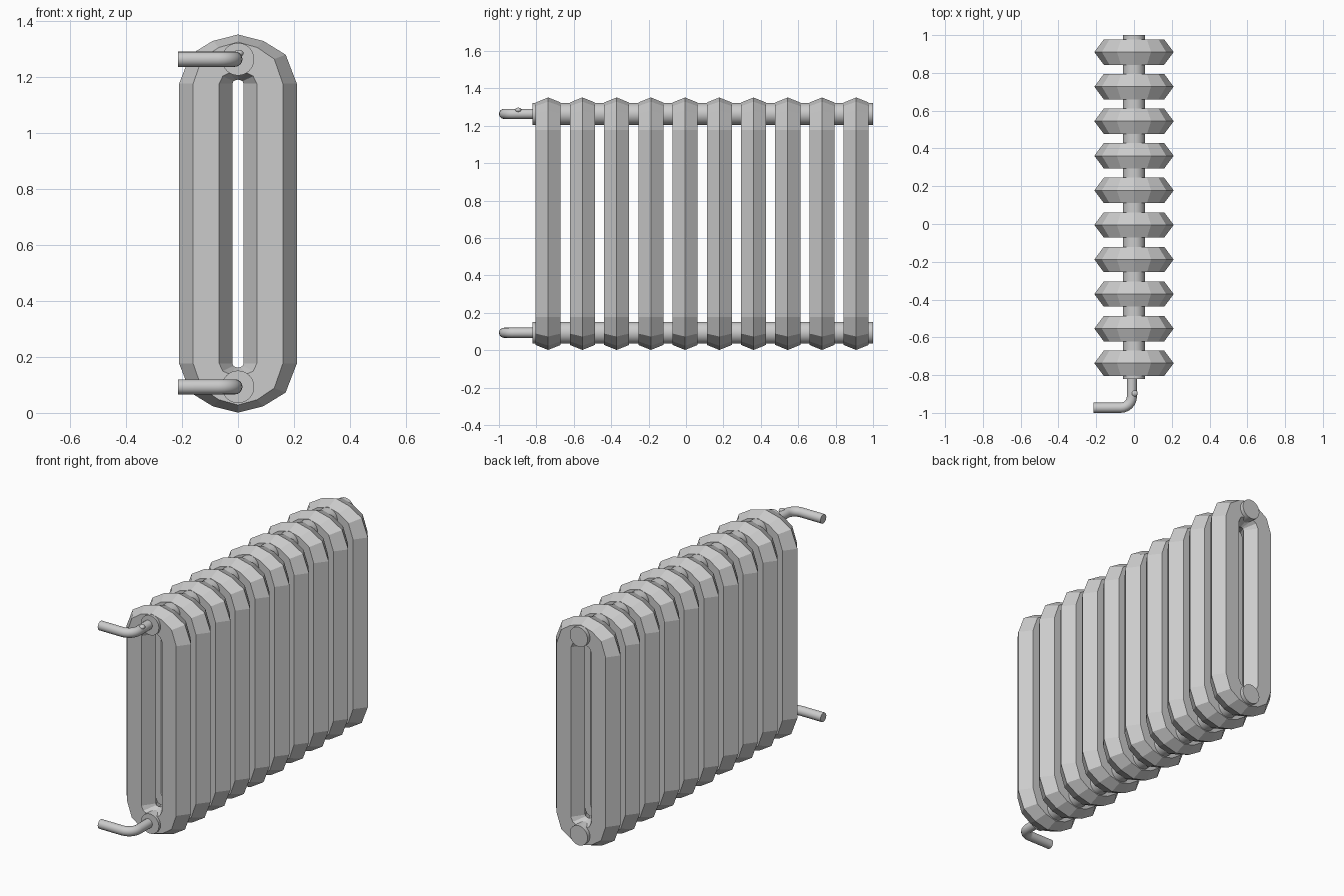
import bpy, bmesh, math
from mathutils import Vector

if "Cube" in bpy.data.objects:
    bpy.data.objects.remove(bpy.data.objects["Cube"])

paint = bpy.data.materials.new("grey paint")
paint.diffuse_color = (0.6, 0.6, 0.6, 1)
paint.use_nodes = True
paint.node_tree.nodes["Principled BSDF"].inputs["Base Color"].default_value = paint.diffuse_color

MID_Z, HALF = 0.676, 0.5          # centre height and half length of the straight columns
PIPE_Z = (0.093, 1.263)           # lower and upper pipe heights


def finish(name, bm, smooth=False):
    bmesh.ops.recalc_face_normals(bm, faces=bm.faces[:])
    me = bpy.data.meshes.new(name)
    bm.to_mesh(me)
    bm.free()
    me.materials.append(paint)
    ob = bpy.data.objects.new(name, me)
    bpy.context.collection.objects.link(ob)
    if smooth:
        bpy.ops.object.select_all(action='DESELECT')
        ob.select_set(True)
        bpy.context.view_layer.objects.active = ob
        bpy.ops.object.shade_smooth_by_angle(angle=math.radians(40))
    return ob


def contour(a, b):
    """Closed oval in x, z: faceted arcs joined by straight sides."""
    arc = [(1, 0), (.81, .59), (.43, .87), (0, 1)]
    arc += [(-x, z) for x, z in reversed(arc[:-1])]
    top = [(a * x, MID_Z + HALF + b * z) for x, z in arc]
    return top + [(-x, 2 * MID_Z - z) for x, z in top]


def section(name, y0):
    # hexagonal cross-section swept round the oval: (x radius, z radius, y)
    rings = [(.21, .175, 0), (.16, .148, .067), (.067, .045, .067),
             (.02, .014, 0), (.067, .045, -.067), (.16, .148, -.067)]
    bm = bmesh.new()
    loops = [[bm.verts.new((x, y0 + y, z)) for x, z in contour(a, b)] for a, b, y in rings]
    n = len(loops[0])
    for i, la in enumerate(loops):
        lb = loops[(i + 1) % len(loops)]
        for j in range(n):
            k = (j + 1) % n
            bm.faces.new((la[j], la[k], lb[k], lb[j]))
    return finish(name, bm)


def tube(name, path, r, sides=24):
    """Capped round tube along a path lying in a horizontal plane."""
    pts = [Vector(p) for p in path]
    up = Vector((0, 0, 1))
    bm = bmesh.new()
    loops = []
    for i, p in enumerate(pts):
        d = (pts[min(i + 1, len(pts) - 1)] - pts[max(i - 1, 0)]).normalized()
        side = d.cross(up)
        loops.append([bm.verts.new(p + r * (math.cos(t) * side + math.sin(t) * up))
                      for t in (2 * math.pi * k / sides for k in range(sides))])
    for la, lb in zip(loops, loops[1:]):
        for j in range(sides):
            k = (j + 1) % sides
            bm.faces.new((la[j], la[k], lb[k], lb[j]))
    bm.faces.new(loops[0])
    bm.faces.new(loops[-1])
    return finish(name, bm, True)


# ten radiator sections
for i in range(10):
    section(f"radiator_section_{i + 1}", -.737 + .183 * i)

# connecting headers and elbowed supply pipes
for label, z in zip(("lower", "upper"), PIPE_Z):
    tube(f"{label}_header", [(0, -.82, z), (0, 1, z)], .058, 32)
    px, py, br = -.011, -.973, .06
    bend = [(px - br + br * math.cos(t), py + br - br * math.sin(t), z)
            for t in (math.pi / 2 * k / 6 for k in range(7))]
    tube(f"{label}_supply_pipe", [(px, -.80, z)] + bend + [(-.215, py, z)], .027, 16)

# small bleed knob on the upper supply pipe
bm = bmesh.new()
bmesh.ops.create_uvsphere(bm, u_segments=12, v_segments=8, radius=.017)
bmesh.ops.scale(bm, vec=(1, 1, .75), verts=bm.verts[:])
bmesh.ops.translate(bm, vec=(.003, -.897, 1.284), verts=bm.verts[:])
finish("bleed_knob", bm, True)
